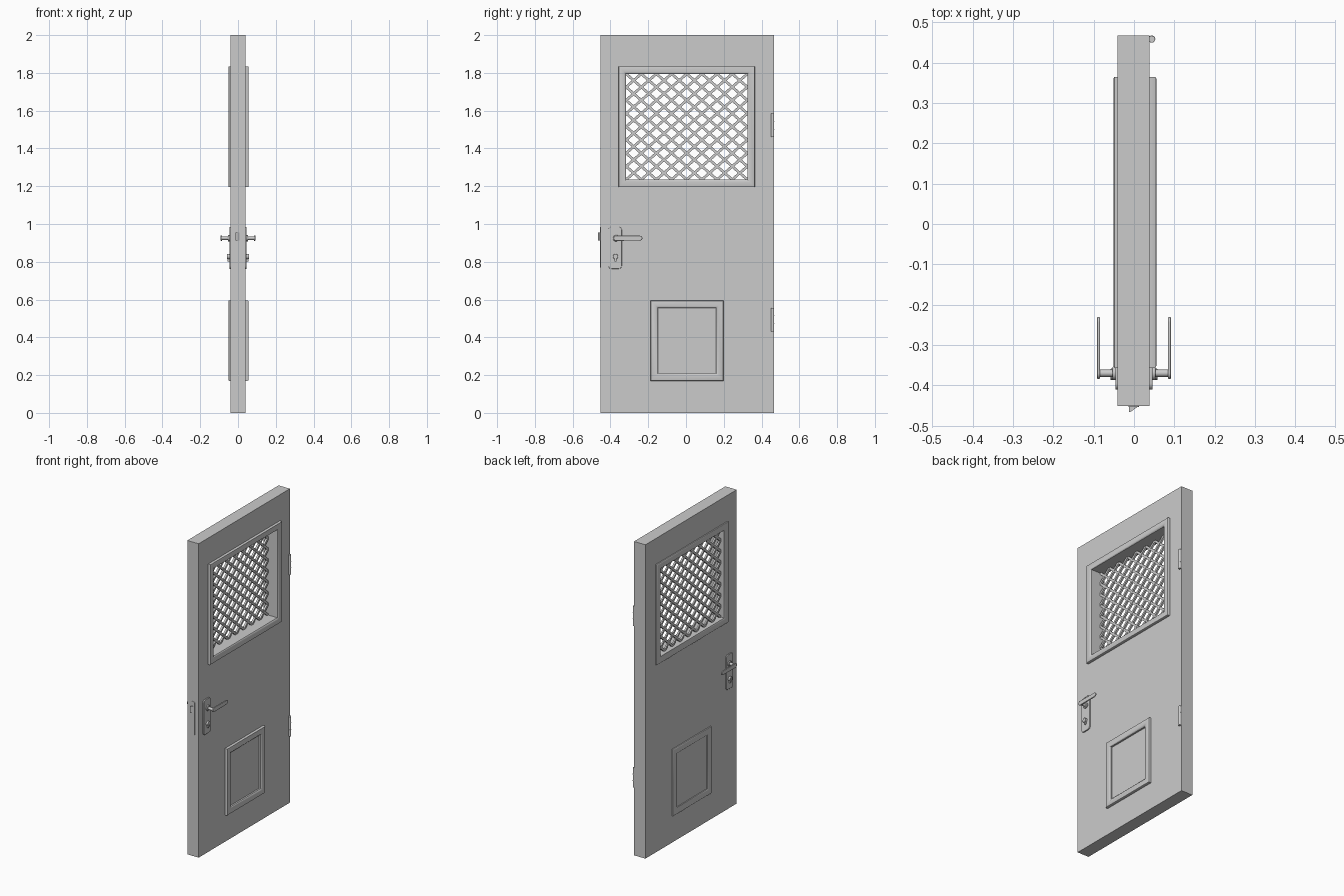
import bpy, bmesh, math
from mathutils import Vector

if "Cube" in bpy.data.objects:
    bpy.data.objects.remove(bpy.data.objects["Cube"])

XB, XF = -0.041, 0.039                     # back and front faces of the slab
Y0, Y1 = -0.452, 0.467                     # latch and hinge edges
WIN = (-0.317, 0.325, 1.235, 1.795)        # window opening: y0, y1, z0, z1


def finish(bm, name, bevel=0, mirror=False):
    bmesh.ops.recalc_face_normals(bm, faces=bm.faces)
    me = bpy.data.meshes.new(name)
    bm.to_mesh(me)
    bm.free()
    ob = bpy.data.objects.new(name, me)
    bpy.context.collection.objects.link(ob)
    bpy.ops.object.select_all(action='DESELECT')
    bpy.context.view_layer.objects.active = ob
    ob.select_set(True)
    bpy.ops.object.shade_smooth_by_angle(angle=math.radians(35))
    if bevel:
        b = ob.modifiers.new("bevel", 'BEVEL')
        b.width, b.segments, b.limit_method = bevel, 2, 'ANGLE'
    if mirror:
        ob.modifiers.new("mirror", 'MIRROR')
    return ob


def rect_ring(name, loops):
    """Bridge rectangles (y0, y1, z0, z1, x) into a closed ring."""
    bm = bmesh.new()
    rings = [[bm.verts.new((x, y, z)) for y, z in ((a, c), (b, c), (b, d), (a, d))]
             for a, b, c, d, x in loops]
    for r, s in zip(rings, rings[1:] + rings[:1]):
        for i in range(4):
            j = (i + 1) % 4
            bm.faces.new((r[i], r[j], s[j], s[i]))
    return finish(bm, name)


def moulding(name, rect, face, height):
    """Profiled trim lying on one slab face."""
    a, b, c, d = rect
    profile = [(0, 0), (0, .72), (.002, .9), (.007, 1), (.028, 1),
               (.034, .9), (.037, .7), (.04, .6), (.04, 0)]
    rect_ring(name, [(a + o, b - o, c + o, d - o, face + h * height) for o, h in profile])


def arcs(*parts, n=10):
    """Outline made of arcs (y, z, radius, start, end) in degrees."""
    pts = []
    for y, z, r, s, e in parts:
        for i in range(n + 1):
            t = math.radians(s + (e - s) * i / n)
            pts.append((y + r * math.cos(t), z + r * math.sin(t)))
    return pts


def disc(y, z, r):
    return [(y + r * math.cos(i * math.tau / 24), z + r * math.sin(i * math.tau / 24)) for i in range(24)]


def rounded(y0, y1, z0, z1, r):
    return arcs((y1 - r, z1 - r, r, 0, 90), (y0 + r, z1 - r, r, 90, 180),
                (y0 + r, z0 + r, r, 180, 270), (y1 - r, z0 + r, r, 270, 360), n=5)


def prism(name, outline, lo, hi, put=lambda u, v, w: (w, u, v), **kw):
    bm = bmesh.new()
    a = [bm.verts.new(put(u, v, lo)) for u, v in outline]
    b = [bm.verts.new(put(u, v, hi)) for u, v in outline]
    bm.faces.new(a)
    bm.faces.new(b[::-1])
    for i in range(len(a)):
        j = (i + 1) % len(a)
        bm.faces.new((a[i], a[j], b[j], b[i]))
    return finish(bm, name, **kw)


# Door slab with its window opening
outer = (Y0, Y1, 0, 2)
rect_ring("door_slab", [outer + (XB,), outer + (XF,), WIN + (XF,), WIN + (XB,)])

# Trim on both faces around the window and the lower panel
for side, face, height in (("front", XF, 0.017), ("back", XB, -0.010)):
    moulding("window_frame_" + side, (-0.357, 0.365, 1.195, 1.835), face, height)
    moulding("lower_panel_frame_" + side, (-0.187, 0.198, 0.17, 0.595), face, height)

# Diamond lattice: two sets of diagonal bars on an 8 x 8 cell grid
bm = bmesh.new()
du, dv = (WIN[1] - WIN[0]) / 8, (WIN[3] - WIN[2]) / 8
for c in range(-7, 8):
    for flip in (False, True):
        ends = []
        for u in (max(0, c), min(8, 8 + c)):
            v = u - c
            ends.append(Vector((0, WIN[0] + u * du, WIN[2] + (8 - v if flip else v) * dv)))
        d = (ends[1] - ends[0]).normalized()
        side = Vector((0, -d.z, d.y)) * 0.007
        p, q = ends[0] - d * 0.008, ends[1] + d * 0.008
        x0, x1 = (-0.024, -0.014) if flip else (-0.025, -0.013)
        box = [[bm.verts.new(k + Vector((x, 0, 0))) for k in (p - side, q - side, q + side, p + side)]
               for x in (x0, x1)]
        bm.faces.new(box[0][::-1])
        bm.faces.new(box[1])
        for i in range(4):
            j = (i + 1) % 4
            bm.faces.new((box[0][i], box[0][j], box[1][j], box[1][i]))
finish(bm, "window_lattice")

# Handle sets, mirrored to the other face
HY, HZ, LZ = -0.37, 0.925, 0.828
prism("handle_plate", rounded(-0.411, -0.34, 0.763, 0.985, 0.016), 0.034, 0.046, bevel=0.002, mirror=True)
prism("handle_collar", disc(HY, HZ, 0.017), 0.04, 0.053, bevel=0.002, mirror=True)
prism("handle_spindle", disc(HY, HZ, 0.009), 0.04, 0.088, mirror=True)
prism("handle_lever", arcs((HY, HZ, 0.014, 90, 270), (-0.244, HZ, 0.013, 270, 450)),
      0.0845, 0.092, bevel=0.002, mirror=True)

# Lock cylinder and key slot, mirrored
prism("lock_cylinder", disc(HY - 0.003, LZ, 0.014), 0.04, 0.058, bevel=0.001, mirror=True)
prism("lock_cylinder_tail", rounded(HY - 0.008, HY + 0.002, LZ - 0.027, LZ, 0.004), 0.04, 0.055, mirror=True)
prism("key_slot", rounded(HY - 0.0045, HY - 0.0015, LZ - 0.009, LZ + 0.009, 0.001), 0.05, 0.0595, mirror=True)

# Lock face plate and wedge latch on the door edge
prism("lock_face_plate", rounded(-0.014, 0.012, 0.77, 0.985, 0.006), Y0 - 0.002, Y0 + 0.004,
      put=lambda u, v, w: (u, w, v))
prism("latch_bolt", [(-0.012, -0.466), (-0.009, -0.466), (0.01, -0.453), (0.01, -0.445), (-0.012, -0.445)],
      0.913, 0.955, put=lambda u, v, w: (u, v, w))

# Hinge knuckles with leaf
for tag, z in (("lower", 0.43), ("upper", 1.46)):
    prism("hinge_knuckle_" + tag, disc(0.044, 0.4585, 0.0085), z, z + 0.125,
          put=lambda u, v, w: (u, v, w))
    for i in (1, 2):
        zc = z + 0.125 * i / 3
        prism(f"hinge_ring_{tag}_{i}", disc(0.044, 0.4585, 0.0089), zc - 0.001, zc + 0.001,
              put=lambda u, v, w: (u, v, w))
